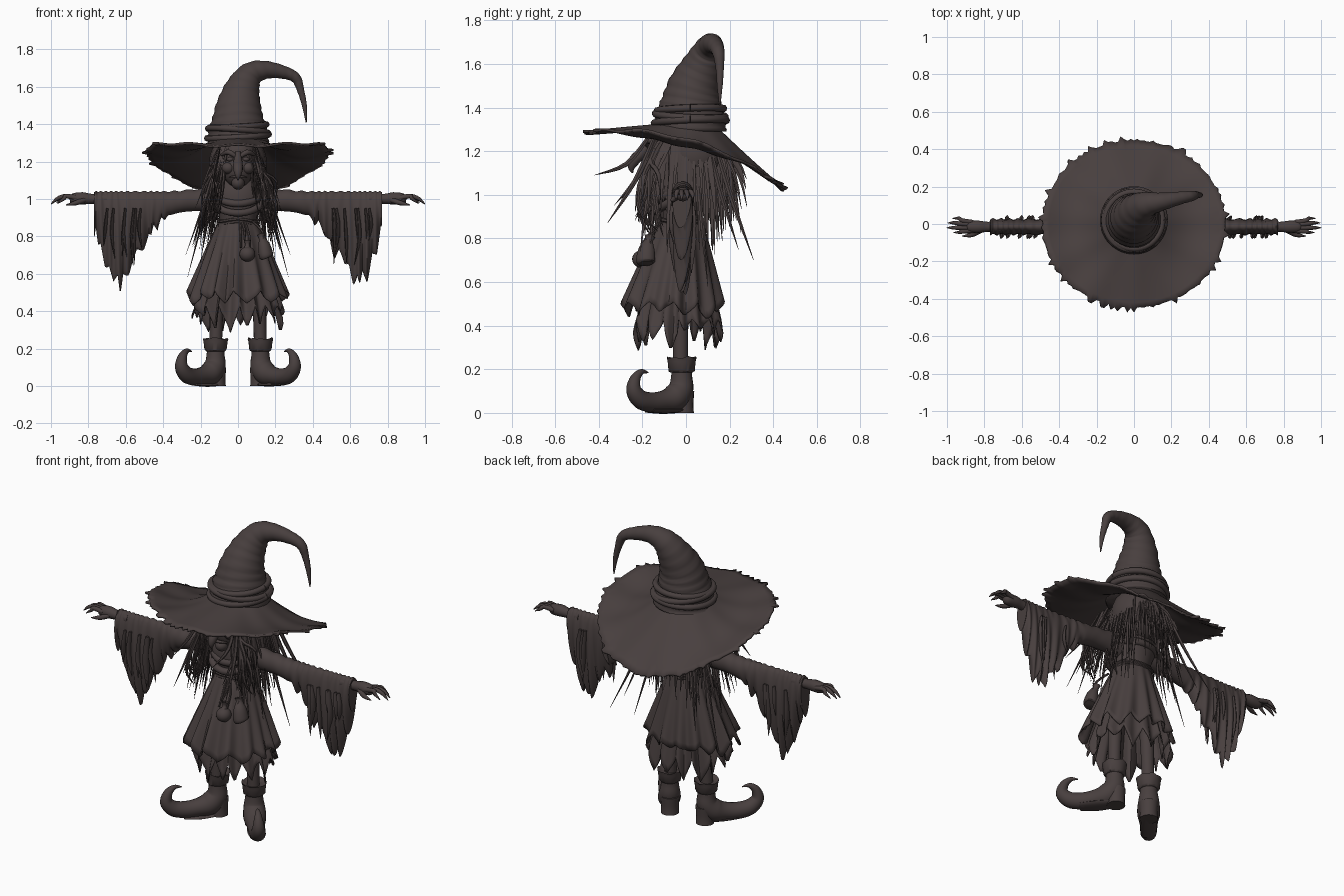
import bpy, bmesh, math, random
from math import sin, cos, pi
from mathutils import Vector

random.seed(7)
cube = bpy.data.objects.get("Cube")
if cube:
    bpy.data.objects.remove(cube)

mat = bpy.data.materials.new("dark umber")
mat.use_nodes = True
COLOR = (0.065, 0.05, 0.049, 1)
mat.diffuse_color = COLOR
mat.node_tree.nodes["Principled BSDF"].inputs["Base Color"].default_value = COLOR


def finish(bm, name, thick=0, angle=50):
    bmesh.ops.recalc_face_normals(bm, faces=bm.faces)
    me = bpy.data.meshes.new(name)
    bm.to_mesh(me)
    bm.free()
    me.materials.append(mat)
    ob = bpy.data.objects.new(name, me)
    bpy.context.collection.objects.link(ob)
    if thick:
        mod = ob.modifiers.new("thickness", "SOLIDIFY")
        mod.thickness = thick
    bpy.ops.object.select_all(action="DESELECT")
    ob.select_set(True)
    bpy.context.view_layer.objects.active = ob
    bpy.ops.object.shade_smooth_by_angle(angle=math.radians(angle))
    return ob


def loft(bm, rings, cap=True):
    rows = [[bm.verts.new(p) for p in r] for r in rings]
    n = len(rows[0])
    for a, b in zip(rows, rows[1:]):
        for i in range(n):
            j = (i + 1) % n
            bm.faces.new((a[i], a[j], b[j], b[i]))
    if cap:
        bm.faces.new(rows[0][::-1])
        bm.faces.new(rows[-1])


def spline(ctrl, sub):
    """Catmull-Rom through tuples of any length."""
    out = []
    for k in range(len(ctrl) - 1):
        p = [ctrl[max(0, min(len(ctrl) - 1, k + d))] for d in (-1, 0, 1, 2)]
        for s in range(sub):
            t = s / sub
            out.append([b + .5 * t * (c - a + t * (2*a - 5*b + 4*c - d + t * (3*(b - c) + d - a)))
                        for a, b, c, d in zip(*p)])
    return out + [list(ctrl[-1])]


def tube(bm, ctrl, n=8, sub=4, flat=1, ripple=0):
    """Tapered tube through (x, y, z, radius) points."""
    pts = spline(ctrl, sub)
    pos = [Vector(p[:3]) for p in pts]
    side, rings = Vector((0.31, 1, 0.1)), []
    for k, p in enumerate(pts):
        tan = (pos[min(k + 1, len(pos) - 1)] - pos[max(k - 1, 0)]).normalized()
        side = (side - tan * side.dot(tan)).normalized()
        up = tan.cross(side)
        r = max(p[3], .001)
        rings.append([pos[k] + r * (1 + ripple * sin(k * 1.9 + 2 * sin(a))) *
                      (side * cos(a) + up * sin(a) * flat)
                      for a in (2 * pi * i / n for i in range(n))])
    loft(bm, rings)


def ball(bm, c, r):
    ret = bmesh.ops.create_uvsphere(bm, u_segments=20, v_segments=12, radius=1)
    bmesh.ops.scale(bm, vec=r, verts=ret["verts"])
    bmesh.ops.translate(bm, vec=c, verts=ret["verts"])


def tatter(n, step, amp):
    """Irregular torn points along a hem."""
    vals = []
    while len(vals) < n:
        w, d = random.randint(step - 2, step + 3), random.uniform(.35, 1) * amp
        vals += [d * (1 - abs(2 * k / w - 1)) for k in range(w)]
    return vals[:n]


def oval(x, y, z, rx, ry, n=32):
    return [(x + rx * cos(2*pi*i/n), y + ry * sin(2*pi*i/n), z) for i in range(n)]


# Hat brim: tilted down at the back, turned up at the sides, torn edge
N = 168
spikes = [random.choice((0, 0, 0, .004, .01, .028)) for i in range(N)]
rings = []
for k in range(13):
    t, ring = k / 12, []
    for i in range(N):
        a = 2 * pi * i / N
        s, c = sin(a), cos(a)
        edge = 1.26 - .13 * s - .1 * s * s
        radius = .13 + t * (.325 + .03 * c * c) + (spikes[i] if k == 12 else 0)
        z = 1.325 + (edge - 1.325) * t - .06 * c * c * sin(pi * t) + .006 * t * sin(11 * a)
        ring.append((radius * c, radius * s * .98, z))
    rings.append(ring)
bm = bmesh.new()
loft(bm, rings, cap=False)
finish(bm, "hat_brim", .012)

# Hat crown with its drooping tip and wrapped band
bm = bmesh.new()
tube(bm, [(0, .02, 1.29, .165), (0, .02, 1.36, .16), (0, .025, 1.42, .14), (.005, .04, 1.5, .12),
          (.025, .075, 1.59, .093), (.07, .105, 1.665, .068), (.15, .12, 1.69, .048),
          (.25, .14, 1.675, .034), (.31, .15, 1.645, .027), (.335, .155, 1.58, .019),
          (.355, .155, 1.5, .013), (.365, .155, 1.41, .003)], 28, 6, 1, .025)
finish(bm, "hat_crown", 0, 70)
bm = bmesh.new()
for z, r, tilt in ((1.335, .165, .012), (1.365, .16, -.014), (1.39, .152, .01)):
    tube(bm, [(r*cos(a), .02 + r*sin(a), z + tilt*sin(a + 1), .017)
              for a in (2*pi*i/24 for i in range(25))], 8, 2)
finish(bm, "hat_band")

# Head, face and hooked nose
bm = bmesh.new()
ball(bm, (0, -.02, 1.2), (.115, .14, .14))
ball(bm, (0, -.1, 1.17), (.085, .085, .11))
ball(bm, (0, -.15, 1.085), (.035, .04, .035))
for s in (-1, 1):
    ball(bm, (s * .052, -.15, 1.165), (.035, .035, .032))
    tube(bm, [(s*.01, -.18, 1.225, .01), (s*.05, -.175, 1.25, .015), (s*.09, -.135, 1.235, .006)])
    ball(bm, (s * .042, -.163, 1.212), (.02, .016, .012))
tube(bm, [(0, -.165, 1.25, .014), (0, -.195, 1.2, .024), (0, -.235, 1.16, .026),
          (0, -.25, 1.125, .016), (0, -.245, 1.1, .003)], 12)
tube(bm, [(-.045, -.165, 1.115, .004), (0, -.19, 1.12, .009), (.045, -.165, 1.115, .004)])
finish(bm, "head", 0, 70)

# Hair cap and loose ragged locks
bm = bmesh.new()
ball(bm, (0, .04, 1.19), (.155, .155, .17))
finish(bm, "hair_cap")
bm = bmesh.new()
for k in range(170):
    a = -pi / 2 + random.uniform(.5, 2 * pi - .5)
    c, s = cos(a), sin(a)
    out = random.choice((.17, .2, .23, .27))
    if s < -.4:
        out += random.choice((0, 0, .06))
    drop = random.uniform(.82, 1.08) - (.1 if abs(c) > .7 else 0)
    w = random.uniform(.007, .017)
    cx, cy = c * .85, s
    tube(bm, [(.11*cx, .11*cy, 1.29, w*.7), (.155*cx, .01 + .175*cy, 1.21, w),
              (.6*(out + .09)*cx, .01 + .68*(out + .08)*cy, (1.21 + drop)/2, w*.8),
              (out*cx + random.uniform(-.02, .02), .01 + out*cy, drop, .001)], 5, 3, .5)
for s in (-1, 1):
    for x, y, z in ((.27, .1, .58), (.28, .31, .7), (.24, .24, .75), (.17, -.36, .87),
                    (.13, -.42, 1.09), (.2, -.05, .66), (.15, -.02, .67), (.13, -.33, .95)):
        tube(bm, [(s*.1, y*.4, 1.27, .009), (s*(.09 + x*.3), y*.65, z*.35 + .76, .012),
                  (s*x, y, z, .001)], 5, 4, .6)
    for k in range(16):
        x, z = random.uniform(.11, .2), random.uniform(.8, 1.0)
        tube(bm, [(s*.1, -.1, 1.27, .01), (s*.125, -.16, 1.16, .013),
                  (s*(x + .01), random.uniform(-.22, -.12), z + .12, .01),
                  (s*x, random.uniform(-.24, -.1), z, .001)], 5, 3, .6)
finish(bm, "hair_locks")

# Torso, draped collar and belt
bm = bmesh.new()
loft(bm, [oval(0, -.02, z, rx, ry) for z, rx, ry in
          ((.82, .105, .1), (.88, .095, .09), (.95, .115, .11), (1.02, .15, .115),
           (1.07, .125, .1), (1.12, .065, .065))])
finish(bm, "torso", 0, 70)
bm = bmesh.new()
for z, r, dip in ((1.06, .085, .03), (1.035, .105, .06), (1.0, .115, .075)):
    tube(bm, [(r*1.15*cos(a), -.025 + r*sin(a), z + dip*min(0, sin(a)), .02)
              for a in (2*pi*i/20 for i in range(21))], 8, 2)
finish(bm, "collar_folds")
bm = bmesh.new()
for z in (.87, .885):
    tube(bm, [(.106*cos(a), -.02 + .1*sin(a), z + .006*sin(3*a), .009)
              for a in (2*pi*i/20 for i in range(21))], 6, 2)
for x, z in ((.015, .74), (.035, .78), (.06, .72), (.13, .77)):
    tube(bm, [(x*.6, -.12, .88, .006), (x, -.16, (z + .88)/2, .007), (x, -.2, z, .005)], 6)
finish(bm, "belt_and_cords")

# Pouches hanging from the belt
bm = bmesh.new()
ball(bm, (.05, -.205, .705), (.042, .042, .04))
tube(bm, [(.05, -.2, .735, .02), (.05, -.195, .755, .012), (.05, -.19, .775, .02)], 12)
finish(bm, "round_pouch")
bm = bmesh.new()
tube(bm, [(.155, -.185, .685, .036), (.15, -.185, .7, .045), (.14, -.18, .75, .038),
          (.128, -.17, .79, .02), (.123, -.165, .81, .026)], 14, 4, .85)
finish(bm, "tall_pouch")


# Tiered skirt with folds and torn hems
def skirt(name, top, hem, amp, rx, ry, cy, step):
    n, rings, rag = 132, [], tatter(132, step, amp)
    for k in range(13):
        t, ring = k / 12, []
        for i in range(n):
            a = 2 * pi * i / n
            fold = 1 + .07 * t * sin(15 * a + sin(3 * a))
            g = t ** .9
            ring.append(((.098 + (rx - .098)*g) * fold * cos(a),
                         -.02 + (cy + .02)*g + (.095 + (ry - .095)*g) * fold * sin(a),
                         top + (hem - rag[i] - top) * t))
        rings.append(ring)
    b = bmesh.new()
    loft(b, rings, cap=False)
    finish(b, name, .006)


skirt("skirt_upper", .89, .51, .1, .26, .225, -.06, 9)
skirt("skirt_lower", .8, .43, .15, .235, .195, -.035, 7)

# Sleeves, hands, legs and boots on both sides
DRAPE = [(.07, .92), (.2, .935), (.32, .925), (.4, .89), (.45, .83), (.5, .73),
         (.57, .66), (.62, .55), (.66, .57), (.7, .62), (.74, .74), (.77, .84)]
for s, side in ((1, "left"), (-1, "right")):
    profile = spline(DRAPE, 7)
    rag = tatter(len(profile), 6, .1)
    rings = []
    for k, (x, low) in enumerate(profile):
        f = min(1, max(0, (x - .35) / .12))
        top = 1.075 - .035 * min(1, x / .35) + .004 * sin(k * 1.3)
        low -= f * (rag[k] - .04)
        ring = []
        for i in range(28):
            a = 2 * pi * i / 28
            h = (1 - cos(a)) / 2
            wide = .052 * sin(a) * (1 - f * .45 * h) + f * .012 * h * sin(k * .8)
            ring.append((s * x, -.015 + wide, top + (low - top) * h))
        rings.append(ring)
    bm = bmesh.new()
    loft(bm, rings)
    finish(bm, side + "_sleeve", 0, 60)
    # Torn strips layered over the sleeve faces
    bm = bmesh.new()
    for k in range(14):
        x, y = random.uniform(.5, .74), random.choice((-.06, .028))
        low = random.uniform(.62, .8)
        tube(bm, [(s*x, y, .95, .012), (s*(x + .01), y, (low + .95)/2, .02),
                  (s*(x + random.uniform(-.02, .02)), y*.9, low, .001)], 6, 3, .4)
    finish(bm, side + "_sleeve_tatters")

    bm = bmesh.new()
    tube(bm, [(s*.7, -.015, 1.0, .032), (s*.78, -.015, 1.0, .027), (s*.83, -.015, 1.003, .033),
              (s*.88, -.015, 1.0, .03), (s*.9, -.015, .998, .015)], 12, 4)
    for y0, y1, reach, z in ((-.035, -.045, .965, .975), (-.02, -.02, 1.0, .972),
                             (-.004, .006, .995, .975), (.008, .03, .97, .98)):
        tube(bm, [(s*.86, y0, 1.005, .014), (s*.92, (y0 + y1)/2, 1.015, .012),
                  (s*(reach - .035), y1, 1.002, .01), (s*reach, y1, z, .002)], 8)
    tube(bm, [(s*.82, -.035, .995, .014), (s*.87, -.058, .978, .013),
              (s*.92, -.065, .968, .002)], 8)
    finish(bm, side + "_hand", 0, 70)

    bm = bmesh.new()
    tube(bm, [(s*.11, -.025, .6, .045), (s*.115, -.025, .4, .036), (s*.12, -.025, .2, .034)], 14)
    finish(bm, side + "_leg")

    # Boot follows an outward-turned direction and ends in a curled toe
    def foot(d, z, r):
        return (s * (.12 + .64 * d), -.02 - .77 * d, z, r)
    bm = bmesh.new()
    tube(bm, [foot(*p) for p in ((0, .24, .046), (0, .17, .048), (.005, .11, .058),
              (.045, .067, .062), (.11, .052, .05), (.18, .048, .046), (.245, .062, .043),
              (.285, .105, .035), (.275, .158, .024), (.24, .188, .013), (.2, .185, .003))], 18, 5)
    tube(bm, [foot(-.008, .1, .052), foot(-.008, .04, .048), foot(-.008, 0, .05)], 16)
    tube(bm, [foot(-.02, .012, .034), foot(.09, .01, .046), foot(.19, .012, .036)], 12, 4, .26)
    finish(bm, side + "_boot", 0, 60)
    bm = bmesh.new()
    rag = tatter(40, 6, .02)
    loft(bm, [[(s*.12 + r*cos(2*pi*i/40), -.02 + r*sin(2*pi*i/40), z + rag[i]*e)
               for i in range(40)] for z, r, e in
              ((.185, .05, 0), (.2, .06, -.6), (.235, .064, 0), (.25, .068, .6), (.24, .05, 0))])
    finish(bm, side + "_boot_cuff")
